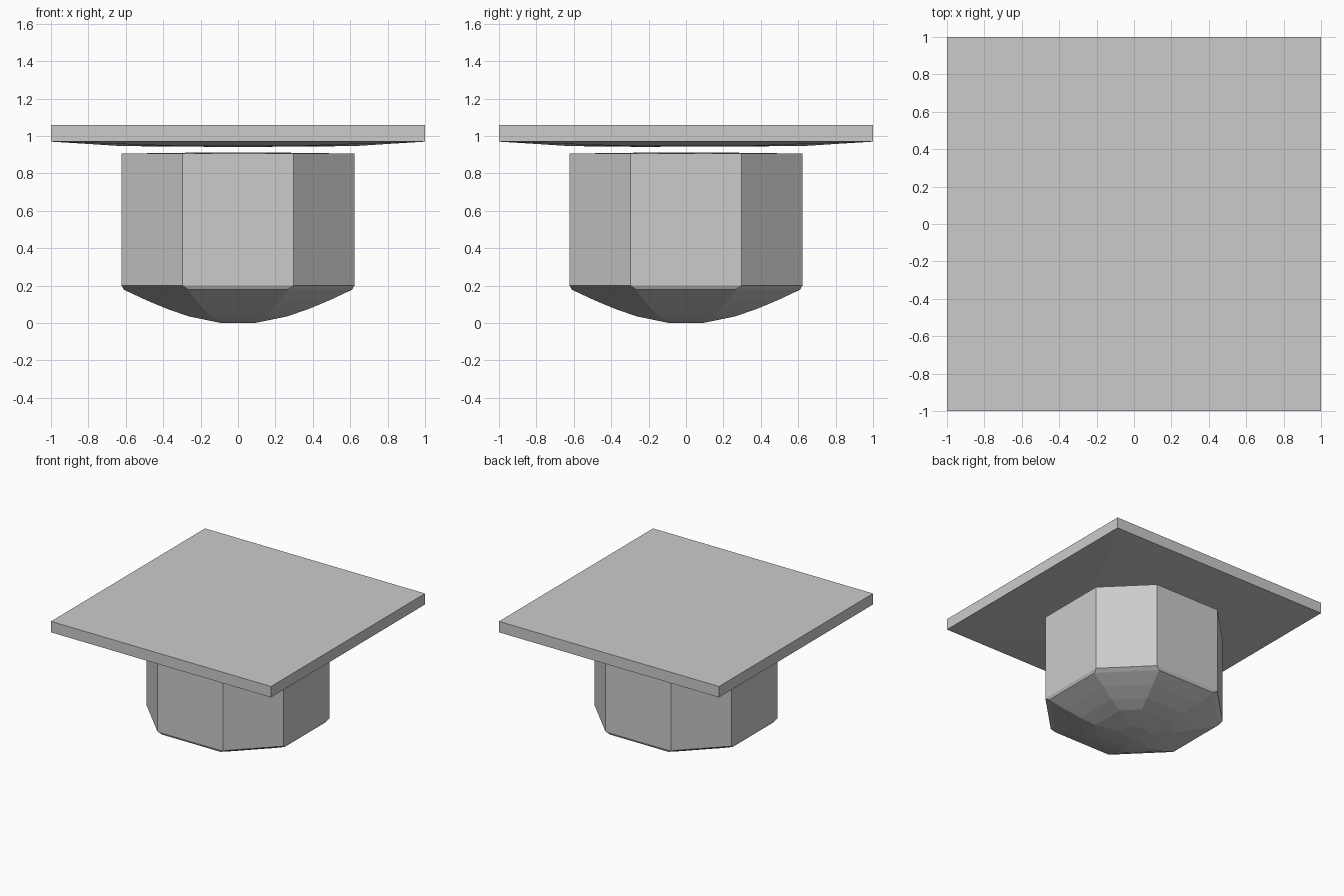
import bpy, bmesh

if "Cube" in bpy.data.objects:
    bpy.data.objects.remove(bpy.data.objects["Cube"])


def octagon(a, c, z):
    """Eight-sided ring: flat sides at distance a, each with half-length c."""
    return [(sx * p, sy * q, z) for p, q in ((a, c), (c, a))
            for sx in (-1, 1) for sy in (-1, 1)]


def square(a, z):
    return [(x, y, z) for x in (-a, a) for y in (-a, a)]


def hull_part(name, points):
    """Closed, flat-faced convex part wrapped around stacked rings."""
    bm = bmesh.new()
    for p in points:
        bm.verts.new(p)
    res = bmesh.ops.convex_hull(bm, input=bm.verts)
    loose = {g for g in res["geom_interior"] + res["geom_unused"]
             if isinstance(g, bmesh.types.BMVert)}
    bmesh.ops.delete(bm, geom=list(loose), context='VERTS')
    bmesh.ops.dissolve_limit(bm, angle_limit=0.01, verts=bm.verts, edges=bm.edges)
    bmesh.ops.recalc_face_normals(bm, faces=bm.faces)
    mesh = bpy.data.meshes.new(name)
    bm.to_mesh(mesh)
    bm.free()
    obj = bpy.data.objects.new(name, mesh)
    bpy.context.collection.objects.link(obj)
    return obj


# Square top plate with a shallow raised underside
hull_part("top_plate",
          square(1.0, 1.06) + square(1.0, 0.97)
          + octagon(0.62, 0.30, 0.946) + octagon(0.25, 0.12, 0.942))

# Eight-sided body with a bevelled, shallow domed base: (apothem, half side, z)
profile = [(0.24, 0.12, 0.911), (0.622, 0.297, 0.906), (0.622, 0.297, 0.20),
           (0.61, 0.265, 0.178), (0.49, 0.225, 0.122), (0.37, 0.18, 0.072),
           (0.26, 0.145, 0.035), (0.09, 0.05, 0.0)]
hull_part("body", [p for ring in profile for p in octagon(*ring)])
